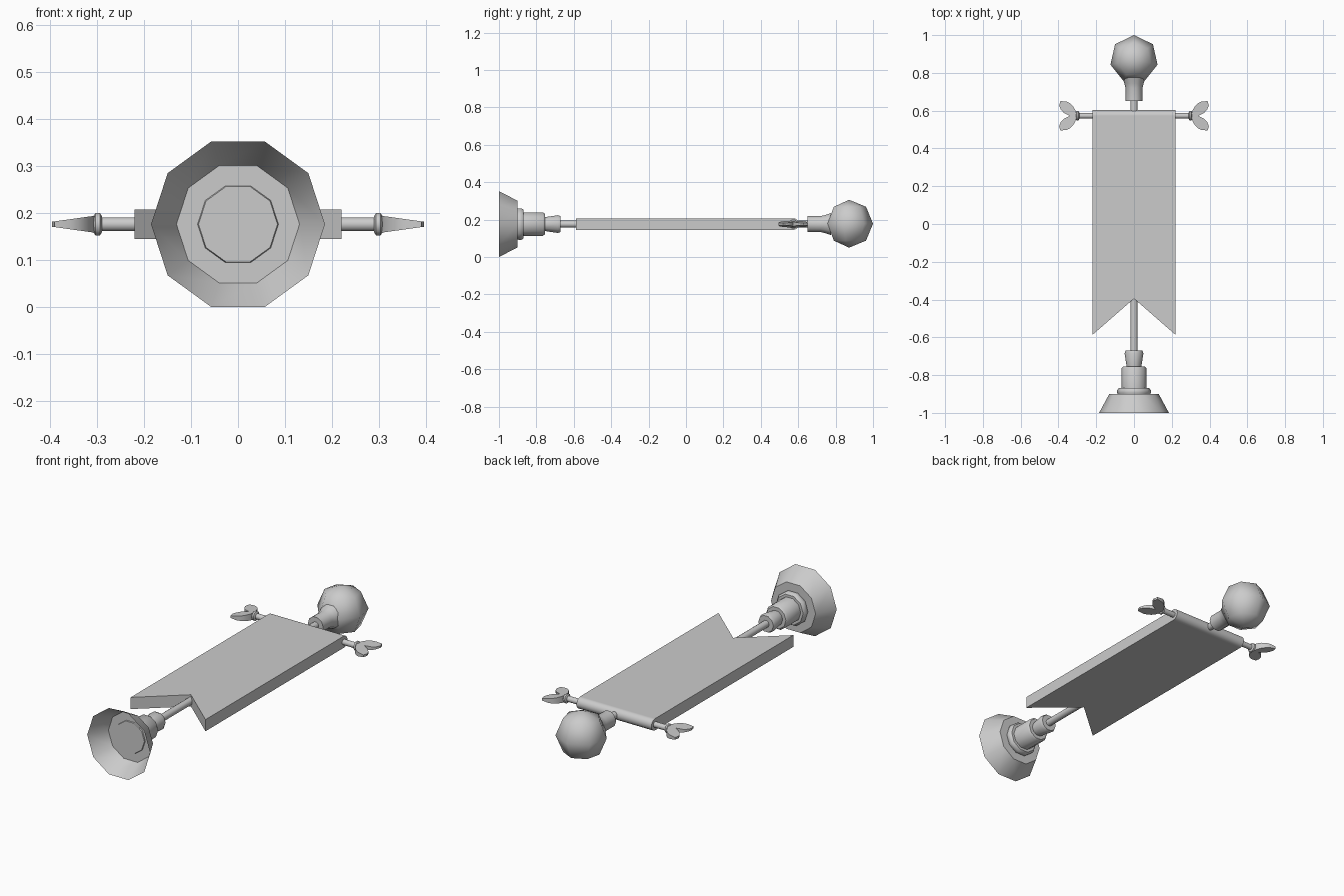
import bpy, bmesh, math

if "Cube" in bpy.data.objects:
    bpy.data.objects.remove(bpy.data.objects["Cube"])

AXIS_Z = 0.176   # height of the pole axis
BAR_Y = 0.573    # position of the crossbar along the pole

grey = bpy.data.materials.new("plain_grey")
grey.use_nodes = True
grey.diffuse_color = (0.6, 0.6, 0.6, 1)
grey.node_tree.nodes["Principled BSDF"].inputs["Base Color"].default_value = (0.6, 0.6, 0.6, 1)


def finish(name, bm, angle=40, recalc=True):
    if recalc:
        bmesh.ops.recalc_face_normals(bm, faces=bm.faces)
    mesh = bpy.data.meshes.new(name)
    bm.to_mesh(mesh)
    bm.free()
    mesh.materials.append(grey)
    obj = bpy.data.objects.new(name, mesh)
    bpy.context.collection.objects.link(obj)
    bpy.ops.object.select_all(action='DESELECT')
    obj.select_set(True)
    bpy.context.view_layer.objects.active = obj
    if angle:
        bpy.ops.object.shade_smooth_by_angle(angle=math.radians(angle))
    return obj


def lathe(name, profile, axis="y", sides=10, caps=(True, True)):
    """Turn (position, radius) pairs around the pole or the crossbar."""
    bm = bmesh.new()
    rings = []
    for pos, r in profile:
        ring = []
        for i in range(sides):
            a = 2 * math.pi * i / sides
            u, v = r * math.cos(a), AXIS_Z + r * math.sin(a)
            ring.append(bm.verts.new((u, pos, v) if axis == "y" else (pos, BAR_Y + u, v)))
        rings.append(ring)
    for a, b in zip(rings, rings[1:]):
        for i in range(sides):
            j = (i + 1) % sides
            bm.faces.new((a[i], a[j], b[j], b[i]))
    for ring, wanted in zip((rings[0], rings[-1]), caps):
        if wanted:
            bm.faces.new(ring)
    return finish(name, bm)


def plate(name, outline, half_thickness):
    """Flat shape in plan, with a half thickness given as a function of x."""
    bm = bmesh.new()
    top, low = [[bm.verts.new((x, y, AXIS_Z + s * half_thickness(x))) for x, y in outline]
                for s in (1, -1)]
    bm.faces.new(top)
    bm.faces.new(low[::-1])
    for i in range(len(outline)):
        j = (i + 1) % len(outline)
        bm.faces.new((top[i], low[i], low[j], top[j]))
    return finish(name, bm, 30)


# Hollow foot, open at the front
lathe("foot_cup", [(-1, 0.185), (-0.9, 0.131)], caps=(False, True))

# Stepped socket between foot and pole
lathe("foot_collar", [(-0.905, 0.084), (-0.893, 0.089), (-0.88, 0.089), (-0.868, 0.08)])
lathe("foot_socket", [(-0.88, 0.066), (-0.765, 0.066), (-0.755, 0.058)])
lathe("foot_flare", [(-0.76, 0.038), (-0.685, 0.05), (-0.67, 0.044)])

# Pole and neck below the ball
lathe("pole", [(-0.69, 0.019), (0.67, 0.019)])
lathe("neck", [(0.65, 0.045), (0.72, 0.045), (0.745, 0.051), (0.775, 0.062)])

# Seven-sided ball with a corner pointing away from the banner
bm = bmesh.new()
bmesh.ops.create_uvsphere(bm, u_segments=7, v_segments=4, radius=0.128)
tip = max((v for v in bm.verts if abs(v.co.z) < 0.01), key=lambda v: v.co.y)
turn = math.pi / 2 - math.atan2(tip.co.y, tip.co.x)
for v in bm.verts:
    x, y, z = v.co
    c, s = math.cos(turn), math.sin(turn)
    v.co = (x * c - y * s, x * s + y * c + 0.872, z + AXIS_Z + 0.002)
ball = finish("top_ball", bm, None)
bpy.ops.object.shade_smooth()

# Swallow-tailed banner with a rounded sleeve around the crossbar
plate("banner", [(-0.22, BAR_Y), (-0.22, -0.587), (0, -0.395), (0.22, -0.587), (0.22, BAR_Y)],
      lambda x: 0.031)
lathe("banner_sleeve", [(-0.22, 0.031), (0.22, 0.031)], "x", 16)
lathe("crossbar", [(-0.3, 0.015), (0.3, 0.015)], "x")

# Crossbar ends: rounded ring and forked leaf
half_leaf = [(0.305, 0.012), (0.311, 0.03), (0.322, 0.05), (0.337, 0.065), (0.357, 0.075),
             (0.39, 0.078), (0.396, 0.055), (0.388, 0.034), (0.372, 0.016)]
leaf = half_leaf + [(0.34, 0)] + [(x, -y) for x, y in reversed(half_leaf)]
for side, label in ((1, "left"), (-1, "right")):
    lathe(label + "_bar_ring",
          [(side * x, r) for x, r in ((0.289, 0.017), (0.294, 0.025), (0.303, 0.025), (0.309, 0.017))], "x")
    plate(label + "_bar_leaf", [(side * x, BAR_Y + y) for x, y in leaf],
          lambda x: 0.018 - 0.14 * (abs(x) - 0.305))
